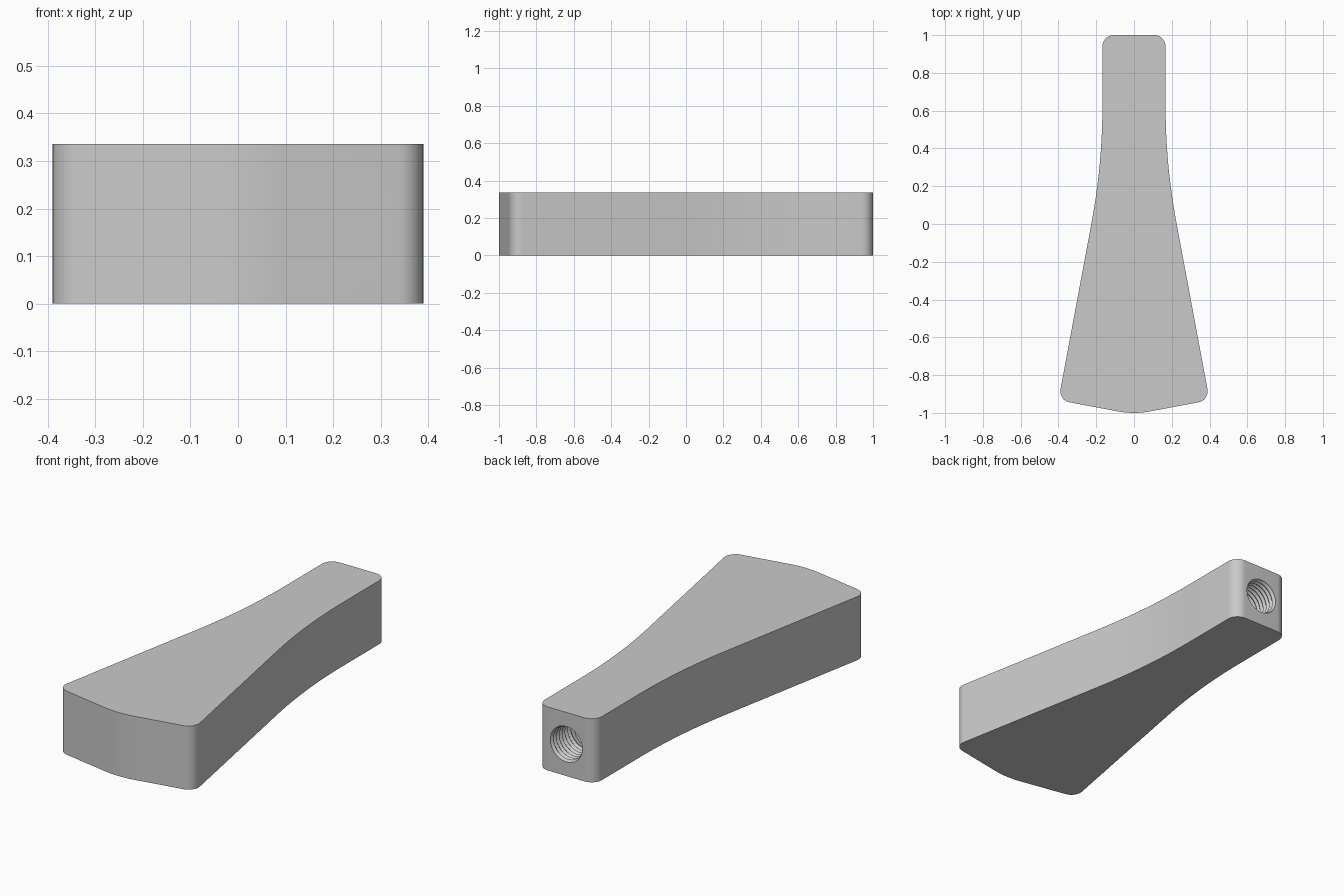
import bpy, bmesh, math
from mathutils import Vector, Matrix

cube = bpy.data.objects.get("Cube")
if cube:
    bpy.data.objects.remove(cube, do_unlink=True)

HEIGHT = 0.336
MID = HEIGHT / 2
THREAD_R, CREST_R, BORE_R = 0.0935, 0.086, 0.0746
PITCH, TURNS = 0.024, 7

grey = bpy.data.materials.new("grey")
grey.use_nodes = True
colour = (0.59, 0.59, 0.59, 1)
grey.diffuse_color = colour
grey.node_tree.nodes["Principled BSDF"].inputs["Base Color"].default_value = colour


def add_object(name, bm):
    bmesh.ops.recalc_face_normals(bm, faces=bm.faces)
    mesh = bpy.data.meshes.new(name)
    bm.to_mesh(mesh)
    bm.free()
    mesh.materials.append(grey)
    obj = bpy.data.objects.new(name, mesh)
    bpy.context.collection.objects.link(obj)
    return obj


def fillet(prev, corner, nxt, radius, steps=12):
    """Points of a round that replaces one corner of the outline."""
    u, v = (prev - corner).normalized(), (nxt - corner).normalized()
    half = u.angle(v) / 2
    centre = corner + (u + v).normalized() * radius / math.sin(half)
    reach = radius / math.tan(half)
    start = (corner + u * reach - centre).normalized()
    end = (corner + v * reach - centre).normalized()
    return [centre + start.slerp(end, i / steps) * radius for i in range(steps + 1)]


def threaded_bore(mouth, direction, length):
    """Lathed cutter: ring threads, a shoulder, then a plain bore."""
    profile = [(0, -0.06), (THREAD_R, -0.06), (THREAD_R, 0.004)]
    for i in range(TURNS):
        d = 0.004 + i * PITCH
        profile += [(CREST_R, d + PITCH * 0.45), (CREST_R, d + PITCH * 0.55),
                    (THREAD_R, d + PITCH * 0.95)]
    depth = 0.004 + TURNS * PITCH
    profile += [(THREAD_R, depth), (BORE_R, depth), (BORE_R, length), (0, length)]
    bm = bmesh.new()
    verts = [bm.verts.new((r, 0, d)) for r, d in profile]
    edges = [bm.edges.new(pair) for pair in zip(verts, verts[1:])]
    bmesh.ops.spin(bm, geom=verts + edges, cent=(0, 0, 0), axis=(0, 0, 1),
                   angle=math.tau, steps=48, use_duplicate=False)
    bmesh.ops.remove_doubles(bm, verts=bm.verts, dist=1e-5)
    turn = Vector(direction).to_track_quat('Z', 'X').to_matrix().to_4x4()
    bm.transform(Matrix.Translation(mouth) @ turn)
    cutter = add_object("bore_cutter", bm)
    cutter.hide_render = True
    return cutter


# Flared body: rounded, mirrored outline raised to full height
right_side = [(0.4, -0.933, 0.06), (0.167, 0.316, 3.4), (0.167, 1, 0.06)]
corners = [(0, -1.008, 0.465)] + right_side
corners += [(-x, y, r) for x, y, r in reversed(right_side)]
points = [Vector((x, y, 0)) for x, y, r in corners]
outline = []
for i, (x, y, r) in enumerate(corners):
    outline += fillet(points[i - 1], points[i], points[(i + 1) % len(points)], r)

bm = bmesh.new()
base = bm.faces.new([bm.verts.new(p) for p in outline])
raised = bmesh.ops.extrude_face_region(bm, geom=[base], use_keep_orig=True)
bmesh.ops.translate(bm, vec=(0, 0, HEIGHT),
                    verts=[e for e in raised["geom"] if isinstance(e, bmesh.types.BMVert)])
body = add_object("flared_body", bm)

# Two angled front bores meet one straight rear bore
cutters = [threaded_bore((s * 0.222, -0.967, MID), (-s * 0.178, 0.984, 0), 1.25)
           for s in (-1, 1)]
cutters.append(threaded_bore((0, 1, MID), (0, -1, 0), 0.78))

bpy.ops.object.select_all(action='DESELECT')
body.select_set(True)
bpy.context.view_layer.objects.active = body
for cutter in cutters:
    cut = body.modifiers.new("bore", 'BOOLEAN')
    cut.operation = 'DIFFERENCE'
    cut.solver = 'EXACT'
    cut.object = cutter
    bpy.ops.object.modifier_apply(modifier=cut.name)
    bpy.data.objects.remove(cutter, do_unlink=True)

bpy.ops.object.shade_smooth_by_angle(angle=math.radians(30))
